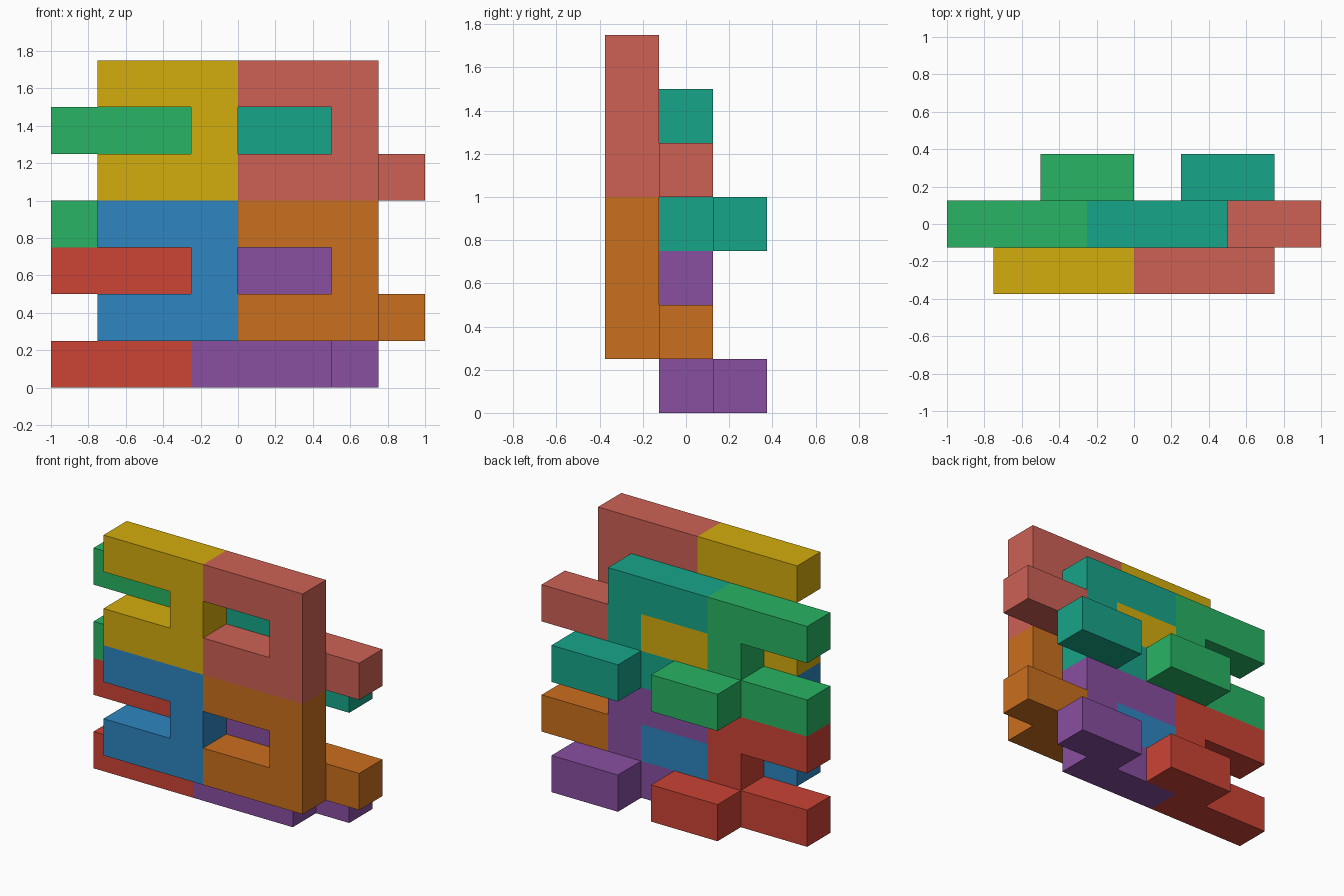
import bpy, bmesh
from mathutils import Vector

if "Cube" in bpy.data.objects:
    bpy.data.objects.remove(bpy.data.objects["Cube"])

U = 0.25  # edge of one cube cell

# One link: a C shape open to the left, plus a two-cell hook behind its corner
C_SHAPE = [(0, 0, 0), (1, 0, 0), (2, 0, 0), (2, 0, 1), (2, 0, 2), (1, 0, 2), (0, 0, 2)]
HOOK = [(2, 1, 0), (3, 1, 0)]
CELLS = set(C_SHAPE + HOOK)


def linear(hex_colour):
    rgb = [int(hex_colour[i:i + 2], 16) / 255 for i in (0, 2, 4)]
    return [c / 12.92 if c <= 0.04045 else ((c + 0.055) / 1.055) ** 2.4 for c in rgb] + [1]


def add_link(name, origin, colour):
    bm = bmesh.new()
    # Outer skin of the cells: a square wherever a cell has no neighbour
    for cell in CELLS:
        for axis in range(3):
            for side in (0, 1):
                step = [0, 0, 0]
                step[axis] = 2 * side - 1
                if tuple(c + s for c, s in zip(cell, step)) in CELLS:
                    continue
                corners = []
                for a, b in ((0, 0), (1, 0), (1, 1), (0, 1)):
                    p = Vector(cell)
                    p[axis] += side
                    p[(axis + 1) % 3] += a
                    p[(axis + 2) % 3] += b
                    corners.append(bm.verts.new(p * U))
                bm.faces.new(corners if side else corners[::-1])
    bmesh.ops.remove_doubles(bm, verts=bm.verts, dist=0.001)
    # Merge the squares into large flat faces
    bmesh.ops.dissolve_limit(bm, angle_limit=0.01, verts=bm.verts, edges=bm.edges)
    mesh = bpy.data.meshes.new(name)
    bm.to_mesh(mesh)
    bm.free()
    mat = bpy.data.materials.new(name + "_colour")
    mat.diffuse_color = linear(colour)
    mat.use_nodes = True
    mat.node_tree.nodes["Principled BSDF"].inputs["Base Color"].default_value = mat.diffuse_color
    mesh.materials.append(mat)
    obj = bpy.data.objects.new(name, mesh)
    obj.location = origin
    bpy.context.collection.objects.link(obj)


# Two interlocked layers, each two links wide and two links high
LAYERS = {
    "front": ((-0.75, -0.375, 0.25), ("2E86C1", "CA6F1E", "D4AC0D", "CD6155")),
    "back": ((-1.0, -0.125, 0.0), ("CB4335", "884EA0", "28B463", "17A589")),
}
for layer, (start, colours) in LAYERS.items():
    for n, colour in enumerate(colours):
        row, col = divmod(n, 2)
        name = f"{layer}_{('lower', 'upper')[row]}_{('left', 'right')[col]}_link"
        add_link(name, Vector(start) + Vector((col, 0, row)) * 3 * U, colour)
